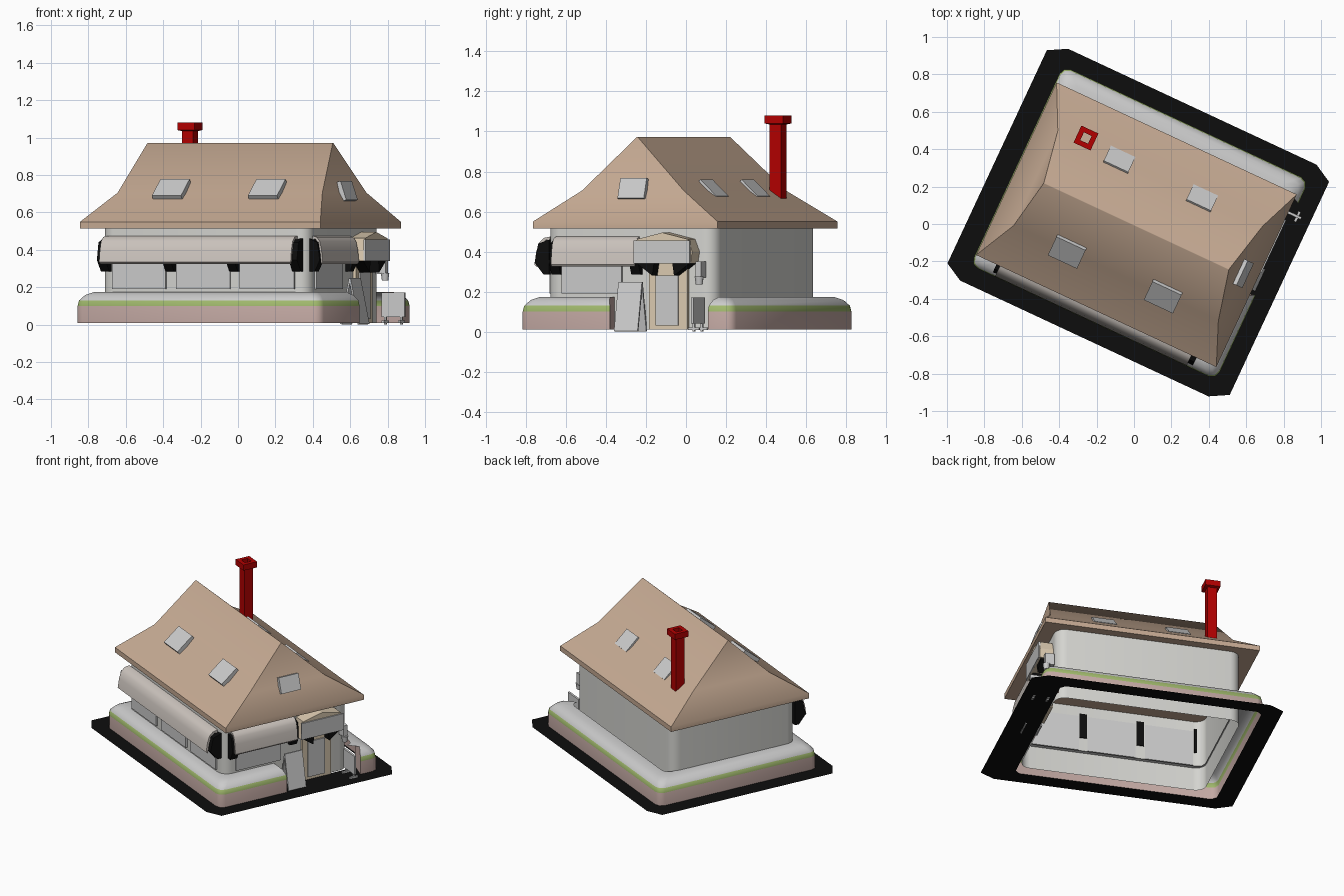
import bpy, math
from mathutils import Matrix, Vector

if "Cube" in bpy.data.objects:
    bpy.data.objects.remove(bpy.data.objects["Cube"])

TURN = Matrix.Rotation(math.radians(-25), 4, 'Z')   # whole house is turned on its plot


def mat(name, r, g, b):
    m = bpy.data.materials.new(name)
    m.diffuse_color = (r, g, b, 1)
    m.use_nodes = True
    m.node_tree.nodes["Principled BSDF"].inputs["Base Color"].default_value = m.diffuse_color
    return m


TAN = mat("roof_tan", .56, .40, .29)
RED = mat("chimney_red", .45, .0, .0)
BLACK = mat("black", .004, .004, .004)
PINK = mat("plinth_pink", .55, .40, .37)
GREEN = mat("strip_green", .35, .48, .15)
CREAM = mat("cream", .72, .60, .44)
CLOTH = mat("awning_cloth", .60, .55, .51)
GREY = mat("pale_grey", .62, .62, .62)
WALL = mat("wall", .66, .66, .63)


def add(name, verts, faces, mats, smooth=None, idx=None):
    me = bpy.data.meshes.new(name)
    me.from_pydata([tuple(v) for v in verts], [], faces)
    for m in mats:
        me.materials.append(m)
    if idx:
        for p, i in zip(me.polygons, idx):
            p.material_index = i
    me.transform(TURN)
    if smooth:
        me.shade_smooth()
        me.set_sharp_from_angle(angle=math.radians(smooth))
    ob = bpy.data.objects.new(name, me)
    bpy.context.collection.objects.link(ob)
    return ob


def loft(name, rings, mats, smooth=None, closed=True, caps=(), idx=None):
    n = len(rings[0])
    verts = [v for r in rings for v in r]
    faces, mi = [], []
    for k in range(len(rings) - 1):
        for i in range(n if closed else n - 1):
            j = (i + 1) % n
            faces.append((k * n + i, k * n + j, (k + 1) * n + j, (k + 1) * n + i))
            mi.append(idx[k] if idx else 0)
    for c in caps:
        faces.append([c * n + i for i in (range(n) if c else reversed(range(n)))])
        mi.append(0)
    return add(name, verts, faces, mats, smooth, mi)


def rect(u0, u1, v0, v1, z):
    return [(u0, v0, z), (u1, v0, z), (u1, v1, z), (u0, v1, z)]


def box(name, c, s, m=GREY, tilt=None):
    t = tilt or Matrix()
    vs = [Vector(c) + t @ Vector((x * s[0] / 2, y * s[1] / 2, z * s[2] / 2))
          for z in (-1, 1) for x, y in ((-1, -1), (1, -1), (1, 1), (-1, 1))]
    loft(name, [vs[:4], vs[4:]], [m], caps=(0, 1))


def prism(name, prof, lo, hi, place, m, smooth=None):
    loft(name, [[place(t, o, z) for o, z in prof] for t in (lo, hi)], [m], smooth, caps=(0, 1))


def front(t, o, z): return (t, -.482 - o, z)
def right(t, o, z): return (.636 + o, t, z)


# walls: rounded rectangle tube
def rounded(u0, u1, v0, v1, r, z, seg=5):
    pts = []
    for k, (cx, cy) in enumerate(((u0 + r, v0 + r), (u1 - r, v0 + r), (u1 - r, v1 - r), (u0 + r, v1 - r))):
        for i in range(seg + 1):
            a = math.pi * (1 + k / 2 + i / seg / 2)
            pts.append((cx + r * math.cos(a), cy + r * math.sin(a), z))
    return pts


loft("walls", [rounded(-.588, .632, -.478, .452, .07, z) for z in (.01, .53)], [WALL], 60)

# flared hip roof with a ridge
loft("roof", [rect(-.695, .722, -.507, .511, .515), rect(-.695, .722, -.507, .511, .55),
              rect(-.58, .628, -.28, .28, .705), rect(-.53, .563, -.008, -.003, .972)],
     [TAN], 45, caps=(0, 3))

# hollow chimney with a collar
cu, cv = -.427, .308
loft("chimney", [rect(cu - h, cu + h, cv - h, cv + h, z) for h, z in
                 ((.032, .66), (.032, 1.035), (.05, 1.04), (.05, 1.08), (.023, 1.08), (.023, .69))], [RED])

# skylights: (u, v, z, size, tilt)
for i, u in enumerate((-.261, .305)):
    box(f"front_skylight_{i}", (u, -.282, .722), (.172, .14, .03), GREY, Matrix.Rotation(math.radians(39), 3, 'X'))
for i, u in enumerate((-.217, .271)):
    box(f"back_skylight_{i}", (u, .273, .708), (.145, .122, .03), GREY, Matrix.Rotation(math.radians(-43), 3, 'X'))
box("side_skylight", (.638, .007, .713), (.107, .145, .03), GREY, Matrix.Rotation(math.radians(71), 3, 'Y'))


# planted border wrapping the house, open at the entrance
def border(d, z):
    u0, u1, v0, v1, c = -.70 + d, .75 - d, -.57 + d, .605 - d, .045
    e = min(d, .06) * .5
    pts = [(u1, .47 + e)]
    for cx, cy, first, second in ((u1, v1, (0, -1), (-1, 0)), (u0, v1, (1, 0), (0, -1)),
                                  (u0, v0, (0, 1), (1, 0)), (u1, v0, (-1, 0), (0, 1))):
        pts += [(cx + first[0] * c, cy + first[1] * c),
                (cx + (first[0] + second[0]) * c * .3, cy + (first[1] + second[1]) * c * .3),
                (cx + second[0] * c, cy + second[1] * c)]
    pts.append((u1, -.07 - e))
    return [(x, y, z) for x, y in pts]


PROFILE = ((0, .01), (0, .10), (.006, .13), (.03, .158), (.065, .174), (.12, .174))
loft("border", [border(d, z) for d, z in PROFILE], [PINK, GREEN, GREY], 50, closed=False, idx=(0, 1, 2, 2, 2))
for tag, v, s in (("back", .47, 1), ("front", -.07, -1)):
    end = [(.75 - d, v + s * min(d, .06) * .5, z) for d, z in PROFILE] + [(.63, v + s * .03, .01)]
    add(f"border_end_{tag}", end, [list(range(len(end)))], [PINK])


# black ground ring with clipped corners
def octagon(u0, u1, v0, v1, a, b, z=.01):
    return [(u0 + a, v0, z), (u1 - a, v0, z), (u1, v0 + b, z), (u1, v1 - b, z),
            (u1 - a, v1, z), (u0 + a, v1, z), (u0, v1 - b, z), (u0, v0 + b, z)]


loft("ground_ring", [octagon(-.815, .85, -.667, .70, .10, .055), octagon(-.69, .64, -.56, .595, .03, .03)], [BLACK])


# curved awnings on dark brackets
def awning(tag, lo, hi, place, k, stays):
    outer = [(0, .475), (.035 * k, .468), (.06 * k, .445), (.075 * k, .40), (.085 * k, .335)]
    inner = [(o - .012 * k, z - .01) for o, z in outer[:0:-1]]
    prism(f"{tag}_awning", outer + inner + [(0, .455)], lo, hi, place, CLOTH, 40)
    for i, t in enumerate(stays):
        prism(f"{tag}_bracket_{i}", [(-.01, .46), (.05 * k, .44), (.07 * k, .345), (.02, .285), (-.01, .285)],
              t - .025, t + .025, place, BLACK)


awning("front", -.555, .575, front, 1, (-.55, -.168, .208, .58))
awning("side", -.42, .04, right, .7, (-.41, .03))

# window panels
for i, (a, b) in enumerate(((-.515, -.20), (-.137, .18), (.237, .56))):
    box(f"front_window_{i}", ((a + b) / 2, -.48, .315), (b - a, .02, .25))
box("side_window", (.634, -.22, .315), (.02, .33, .25))

# entrance: posts, door, canopy
prism("door_surround", [(.10, .01), (.31, .01), (.31, .36), (.10, .36)], .62, .65,
      lambda t, a, z: (t, a, z), CREAM)
box("door", (.65, .20, .155), (.016, .125, .25))
prism("canopy", [(.05, .34), (.36, .34), (.37, .40), (.345, .462), (.205, .495), (.065, .462)], .61, .72,
      lambda t, a, z: (t, a, z), CREAM)
box("canopy_board", (.722, .205, .398), (.012, .31, .115))
for i, (a, s) in enumerate(((.055, 1), (.355, -1))):
    prism(f"canopy_bracket_{i}", [(a, .345), (a + s * .10, .345), (a + s * .09, .28)], .63, .71,
          lambda t, p, z: (t, p, z), BLACK)

# wall lantern
box("lantern_plate", (.665, .392, .31), (.06, .03, .08))
loft("lantern_shade", [[(.685 + r * math.cos(a * math.pi / 4), .392 + r * math.sin(a * math.pi / 4), z)
                        for a in range(8)] for r, z in ((.018, .235), (.024, .275))], [GREY], 50, caps=(0, 1))

# folding board beside the path
for i, foot in enumerate((.735, .632)):
    lean = math.atan2(.683 - foot, .245)
    box(f"folding_board_{i}", ((foot + .683) / 2, .013, .125), (.01, .13, .25), GREY,
        Matrix.Rotation(lean, 3, 'Y'))

# standing plate with feet
box("stand_plate", (.728, .405, .107), (.137, .014, .13))
for i, u in enumerate((.68, .775)):
    box(f"stand_leg_{i}", (u, .405, .025), (.012, .012, .05))
    box(f"stand_foot_{i}", (u, .405, .015), (.014, .06, .012))
